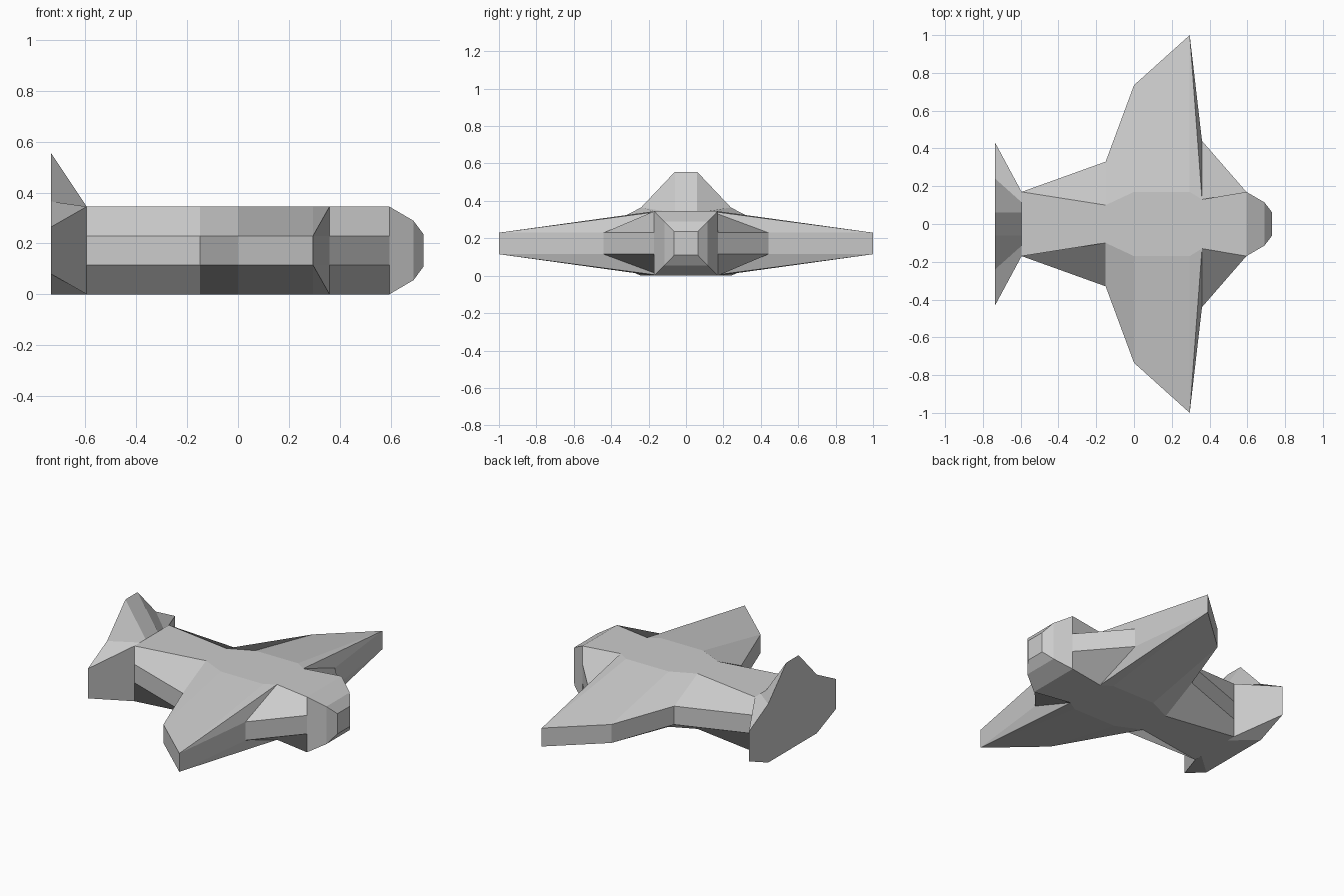
import bpy, bmesh

if "Cube" in bpy.data.objects:
    bpy.data.objects.remove(bpy.data.objects["Cube"])

Z_TOP, Z_HI, Z_LO = 0.345, 0.23, 0.115


def mirrored(half):
    """Close a right-half (y, z) outline, listed top to bottom, into a full ring."""
    return half + [(-y, z) for y, z in reversed(half)]


def loft(name, sections, cap_end=False, crease=None):
    """Skin between (x, outline) sections; crease = x range split along long diagonals."""
    bm = bmesh.new()
    rings = [[bm.verts.new((x, y, z)) for y, z in outline] for x, outline in sections]
    for a, b in zip(rings, rings[1:]):
        n = len(a)
        for i in range(n):
            j = (i + 1) % n
            bm.faces.new((a[i], a[j], b[j], b[i]))
    if cap_end:
        bm.faces.new(rings[-1])
    if crease:
        faces = [f for f in bm.faces
                 if all(crease[0] < v.co.x < crease[1] for v in f.verts)]
        bmesh.ops.triangulate(bm, faces=faces, quad_method='LONG_EDGE')
    bmesh.ops.recalc_face_normals(bm, faces=bm.faces)
    mesh = bpy.data.meshes.new(name)
    bm.to_mesh(mesh)
    bm.free()
    obj = bpy.data.objects.new(name, mesh)
    bpy.context.collection.objects.link(obj)
    return obj


# Fuselage and wings: x, half width at top and bottom, half width at wing edge
stations = [
    (-0.595, 0.17, 0.17),
    (-0.15, 0.10, 0.33),
    (0.0, 0.17, 0.735),
    (0.295, 0.17, 1.0),
    (0.36, 0.13, 0.44),
    (0.595, 0.17, 0.17),
]
loft("fuselage_with_wings",
     [(x, mirrored([(w, Z_TOP), (e, Z_HI), (e, Z_LO), (w, 0)])) for x, w, e in stations],
     crease=(0.29, 0.37))

# Blunt stepped nose: square rings shrinking forward
mid = Z_TOP / 2
loft("nose",
     [(x, mirrored([(r, mid + r_z), (r, mid - r_z)]))
      for x, r, r_z in [(0.595, 0.17, mid), (0.69, 0.115, 0.117), (0.73, 0.063, 0.063)]],
     cap_end=True)

# Flared tail with upright fin and side stabilisers
root = mirrored([(0.06, Z_TOP), (0.115, Z_TOP), (0.17, Z_TOP), (0.17, 0), (0.115, 0)])
flare = mirrored([(0.06, 0.555), (0.24, 0.365), (0.43, 0.265), (0.43, 0.08), (0.24, 0)])
loft("tail", [(-0.595, root), (-0.735, flare)], cap_end=True)
